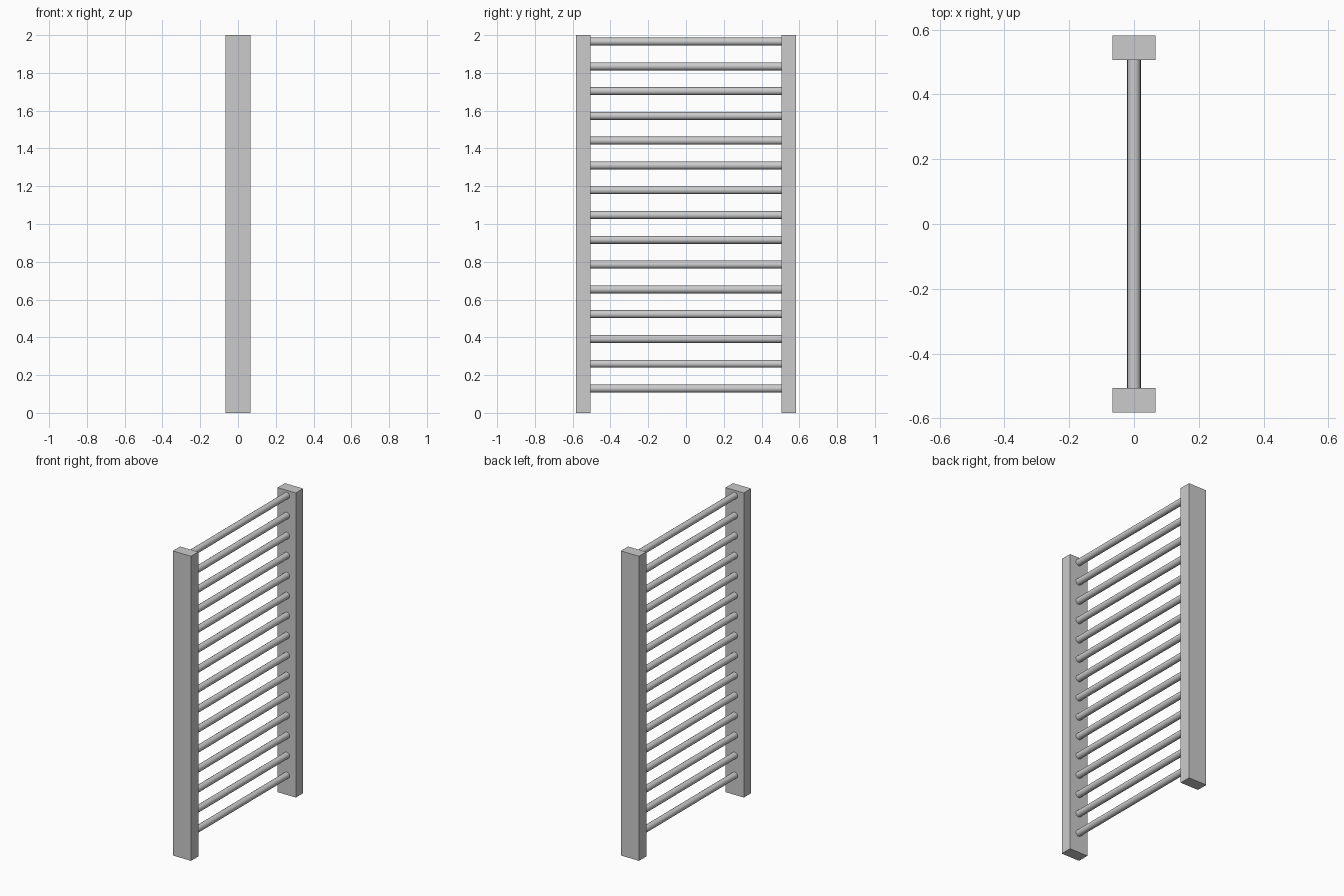
import bpy
import math

if "Cube" in bpy.data.objects:
    bpy.data.objects.remove(bpy.data.objects["Cube"])

RAIL_X, RAIL_IN, RAIL_OUT, HEIGHT = 0.132, 0.506, 0.582, 2.0
RUNGS, FIRST_Z, STEP, RADIUS = 15, 0.129, 0.1312, 0.021

# Two upright side rails
for name, side in (("front_rail", -1), ("back_rail", 1)):
    bpy.ops.mesh.primitive_cube_add(
        size=1, location=(0, side * (RAIL_IN + RAIL_OUT) / 2, HEIGHT / 2))
    rail = bpy.context.object
    rail.name = name
    rail.scale = (RAIL_X, RAIL_OUT - RAIL_IN, HEIGHT)
    bpy.ops.object.transform_apply(location=False, rotation=False, scale=True)

# Evenly spaced round rungs, seated slightly into the rails
for i in range(RUNGS):
    bpy.ops.mesh.primitive_cylinder_add(
        vertices=16, radius=RADIUS, depth=2 * RAIL_IN + 0.01,
        location=(0, 0, FIRST_Z + i * STEP), rotation=(math.pi / 2, 0, 0))
    bpy.context.object.name = f"rung_{i + 1:02d}"
    bpy.ops.object.shade_smooth_by_angle(angle=math.radians(40))
